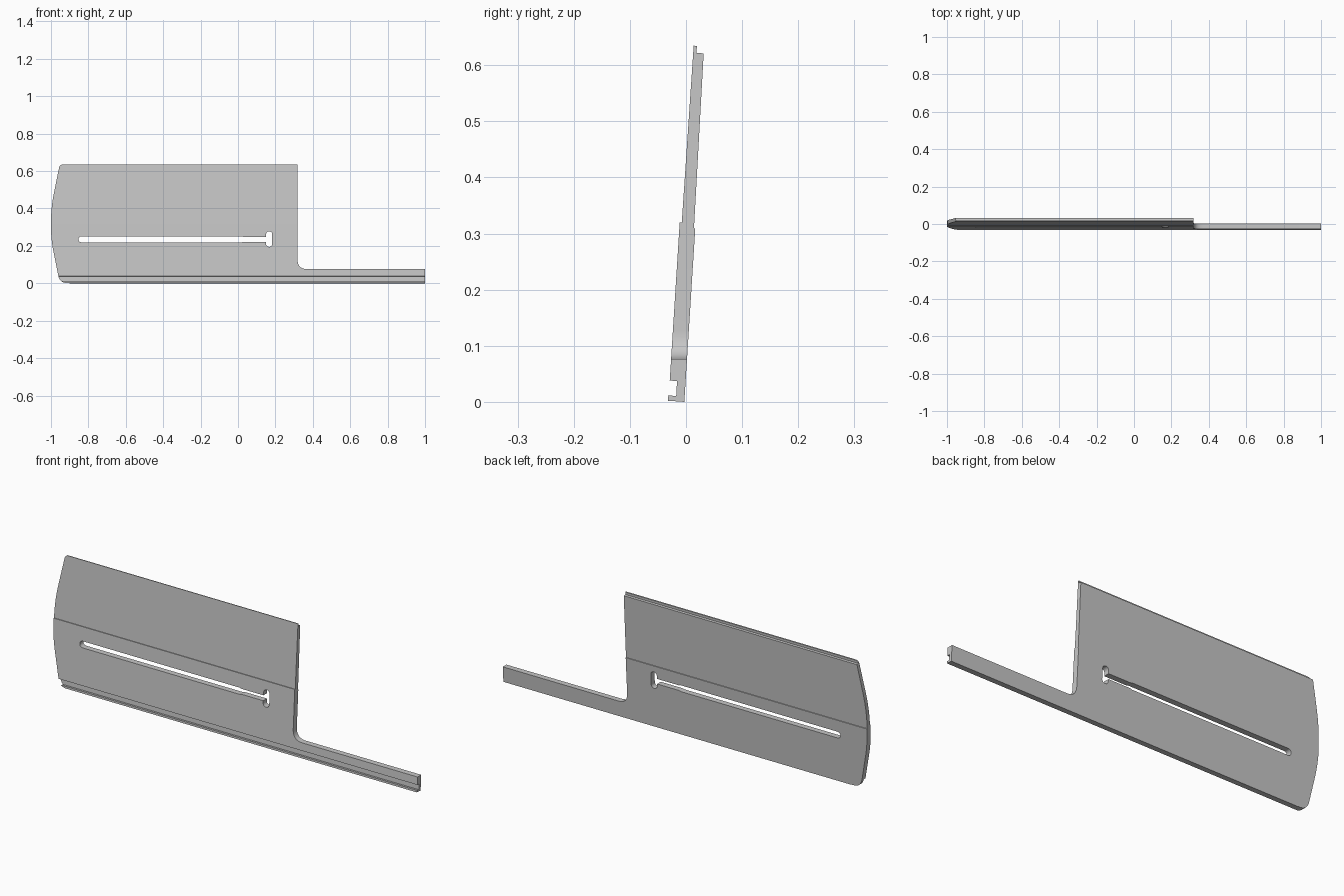
import bpy, bmesh
from math import cos, sin, pi, radians
from mathutils import Vector

cube = bpy.data.objects.get("Cube")
if cube:
    bpy.data.objects.remove(cube, do_unlink=True)

grey = bpy.data.materials.new("light grey")
grey.use_nodes = True
colour = (0.57, 0.57, 0.57, 1)
grey.diffuse_color = colour
grey.node_tree.nodes["Principled BSDF"].inputs["Base Color"].default_value = colour


def prism(name, points, direction):
    """Extrude a closed loop of 3D points along a direction."""
    bm = bmesh.new()
    face = bm.faces.new([bm.verts.new(p) for p in points])
    new = bmesh.ops.extrude_face_region(bm, geom=[face])["geom"]
    bmesh.ops.translate(bm, vec=direction,
                        verts=[v for v in new if isinstance(v, bmesh.types.BMVert)])
    bmesh.ops.recalc_face_normals(bm, faces=bm.faces)
    mesh = bpy.data.meshes.new(name)
    bm.to_mesh(mesh)
    bm.free()
    mesh.materials.append(grey)
    obj = bpy.data.objects.new(name, mesh)
    bpy.context.collection.objects.link(obj)
    return obj


def front_cutter(name, outline):
    cutter = prism(name, [(x, -0.2, z) for x, z in outline], (0, 0.4, 0))
    cutter.hide_render = True
    return cutter


def rounded(corners, steps=8):
    """Round each (x, z, radius) corner with a smooth curve."""
    out = []
    for i, (x, z, r) in enumerate(corners):
        p = Vector((x, z))
        if r == 0:
            out.append(p)
            continue
        a = Vector(corners[i - 1][:2]) - p
        b = Vector(corners[(i + 1) % len(corners)][:2]) - p
        a, b = p + a.normalized() * r, p + b.normalized() * r
        for k in range(steps + 1):
            t = k / steps
            out.append(a * (1 - t) ** 2 + p * 2 * t * (1 - t) + b * t * t)
    return out


def capsule(x0, x1, z0, z1, steps=10):
    """Upright or lying slot outline with round ends."""
    r = min(x1 - x0, z1 - z0) / 2
    pts = []
    for cx, cz, start in ((x1 - r, z1 - r, 0), (x0 + r, z1 - r, 1),
                          (x0 + r, z0 + r, 2), (x1 - r, z0 + r, 3)):
        for k in range(steps + 1):
            a = (start + k / steps) * pi / 2
            p = (cx + r * cos(a), cz + r * sin(a))
            if not pts or (Vector(p) - Vector(pts[-1])).length > 1e-5:
                pts.append(p)
    if (Vector(pts[0]) - Vector(pts[-1])).length < 1e-5:
        pts.pop()
    return pts


# Leaning cross-section: bottom lip and groove, mid steps, top rebate
section = [(-0.032, 0.002), (-0.003, 0), (0.0165, 0.309), (0.0142, 0.31),
           (0.0315, 0.621), (0.0187, 0.622), (0.0194, 0.634), (0.0137, 0.635),
           (-0.0075, 0.32), (-0.0112, 0.32), (-0.029, 0.038), (-0.016, 0.037),
           (-0.0175, 0.010), (-0.0315, 0.012)]
plate = prism("slotted_plate", [(-1.1, y, z) for y, z in section], (2.2, 0, 0))

# Front outline: bowed left end, tall panel and long low arm
outline = rounded([(1, -0.05, 0), (1, 0.076, 0), (0.318, 0.076, 0.052),
                   (0.318, 0.7, 0), (-0.93, 0.7, 0), (-0.93, 0.636, 0),
                   (-0.953, 0.636, 0.02), (-1, 0.405, 0.08), (-1, 0.235, 0.07),
                   (-0.953, 0.001, 0.042), (-0.9, 0.001, 0), (-0.9, -0.05, 0)])
steps = [("INTERSECT", front_cutter("outline_cutter", outline))]

# Long slot, its slightly narrower neck and the upright end opening
for name, shape in (("slot_cutter", capsule(-0.853, 0.035, 0.219, 0.251)),
                    ("neck_cutter", capsule(-0.1, 0.17, 0.222, 0.248)),
                    ("end_cutter", capsule(0.15, 0.183, 0.195, 0.278))):
    steps.append(("DIFFERENCE", front_cutter(name, shape)))

for operation, cutter in steps:
    mod = plate.modifiers.new(cutter.name, "BOOLEAN")
    mod.operation = operation
    mod.solver = "EXACT"
    mod.object = cutter

# Bake the cuts and remove the helpers
bpy.context.view_layer.update()
graph = bpy.context.evaluated_depsgraph_get()
baked = bpy.data.meshes.new_from_object(plate.evaluated_get(graph))
plate.modifiers.clear()
plate.data = baked
for operation, cutter in steps:
    bpy.data.objects.remove(cutter, do_unlink=True)
baked.materials.clear()
baked.materials.append(grey)
for poly in baked.polygons:
    poly.material_index = 0

bpy.ops.object.select_all(action="DESELECT")
plate.select_set(True)
bpy.context.view_layer.objects.active = plate
bpy.ops.object.shade_smooth_by_angle(angle=radians(30))
